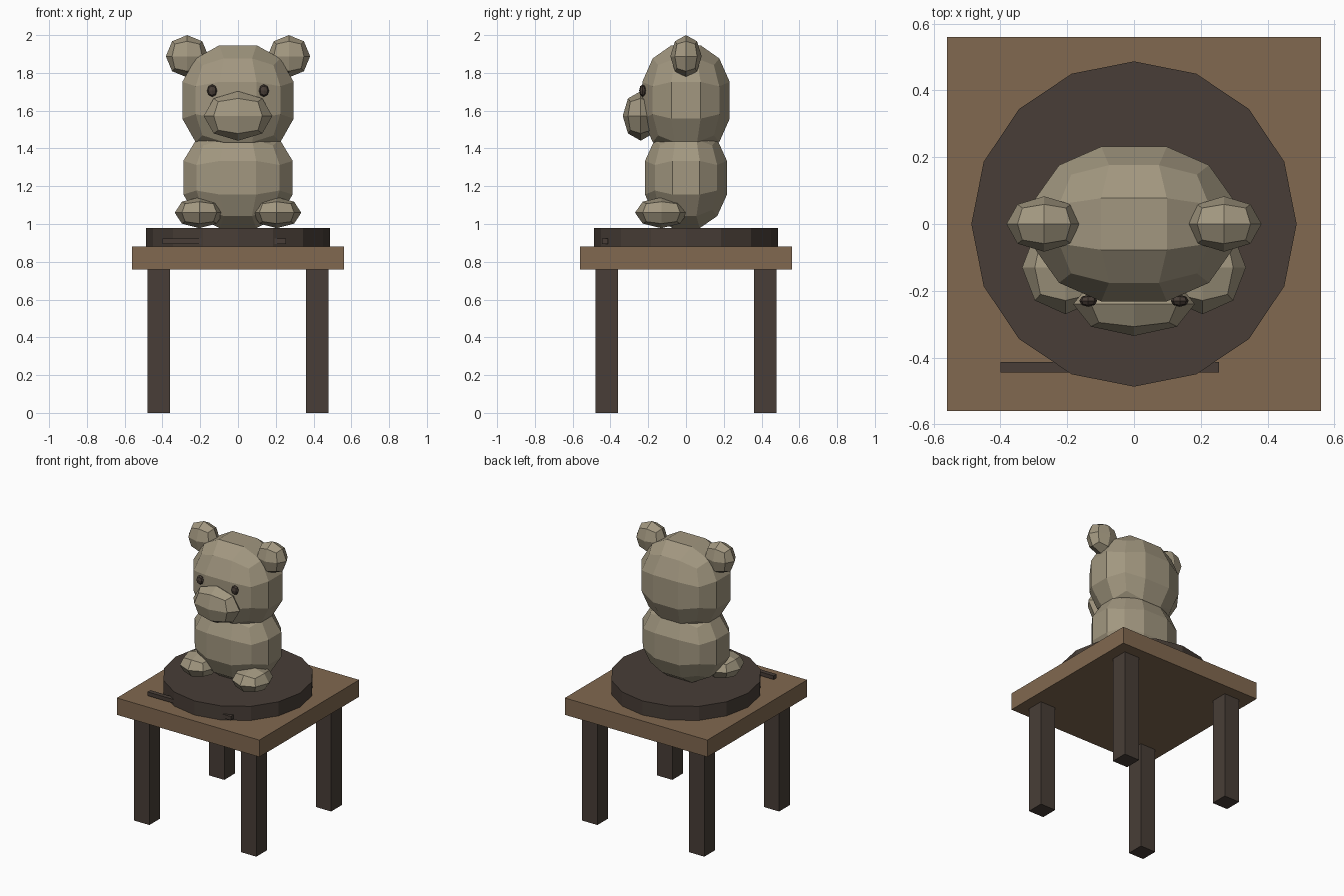
import bpy, bmesh, math
from mathutils import Vector

if "Cube" in bpy.data.objects:
    bpy.data.objects.remove(bpy.data.objects["Cube"])


def material(name, rgb):
    m = bpy.data.materials.new(name)
    m.diffuse_color = (*rgb, 1)
    m.use_nodes = True
    m.node_tree.nodes["Principled BSDF"].inputs["Base Color"].default_value = m.diffuse_color
    return m


CLAY = material("clay", (0.36, 0.31, 0.215))
WOOD = material("wood", (0.22, 0.14, 0.08))
DARK = material("dark_wood", (0.065, 0.048, 0.038))


def finish(bm, name, mat):
    bmesh.ops.recalc_face_normals(bm, faces=bm.faces)
    mesh = bpy.data.meshes.new(name)
    bm.to_mesh(mesh)
    bm.free()
    mesh.materials.append(mat)
    obj = bpy.data.objects.new(name, mesh)
    bpy.context.collection.objects.link(obj)
    return obj


def box(name, lo, hi, mat):
    bm = bmesh.new()
    bmesh.ops.create_cube(bm, size=1)
    lo, hi = Vector(lo), Vector(hi)
    bmesh.ops.scale(bm, vec=hi - lo, verts=bm.verts)
    bmesh.ops.translate(bm, vec=(lo + hi) / 2, verts=bm.verts)
    return finish(bm, name, mat)


def lump(name, centre, radii, cuts, mat):
    """Faceted ball: a subdivided cube pushed onto an ellipsoid."""
    bm = bmesh.new()
    bmesh.ops.create_cube(bm, size=2)
    bmesh.ops.subdivide_edges(bm, edges=bm.edges[:], cuts=cuts, use_grid_fill=True)
    for v in bm.verts:
        n = v.co.normalized()
        v.co = Vector(c + r * k for c, r, k in zip(centre, radii, n))
    return finish(bm, name, mat)


# Stand: square top on four legs
box("stand_top", (-0.56, -0.56, 0.76), (0.56, 0.56, 0.88), WOOD)
for sx, side in ((-1, "left"), (1, "right")):
    for sy, end in ((-1, "front"), (1, "back")):
        x, y = 0.42 * sx, 0.42 * sy
        box(f"{end}_{side}_leg", (x - 0.06, y - 0.06, 0), (x + 0.06, y + 0.06, 0.76), DARK)

# Turntable disc
bm = bmesh.new()
bmesh.ops.create_cone(bm, cap_ends=True, segments=16, radius1=0.487, radius2=0.487, depth=0.1)
bmesh.ops.translate(bm, vec=(0, 0, 0.93), verts=bm.verts)
finish(bm, "turntable", DARK)

# Modelling tool lying at the front
box("modelling_tool", (-0.40, -0.445, 0.895), (0.255, -0.413, 0.922), DARK)

# Clay bear: body, head and muzzle
lump("body", (0, 0, 1.245), (0.32, 0.24, 0.295), 2, CLAY)
lump("head", (0, 0, 1.655), (0.326, 0.256, 0.322), 2, CLAY)
lump("muzzle", (0, -0.24, 1.572), (0.182, 0.095, 0.131), 1, CLAY)

# Paired ears, feet and eyes
for s, side in ((-1, "left"), (1, "right")):
    lump(f"{side}_ear", (0.269 * s, 0, 1.888), (0.113, 0.083, 0.112), 1, CLAY)
    lump(f"{side}_foot", (0.205 * s, -0.13, 1.06), (0.13, 0.14, 0.082), 1, CLAY)
    lump(f"{side}_eye", (0.137 * s, -0.23, 1.706), (0.027, 0.018, 0.033), 1, DARK)
